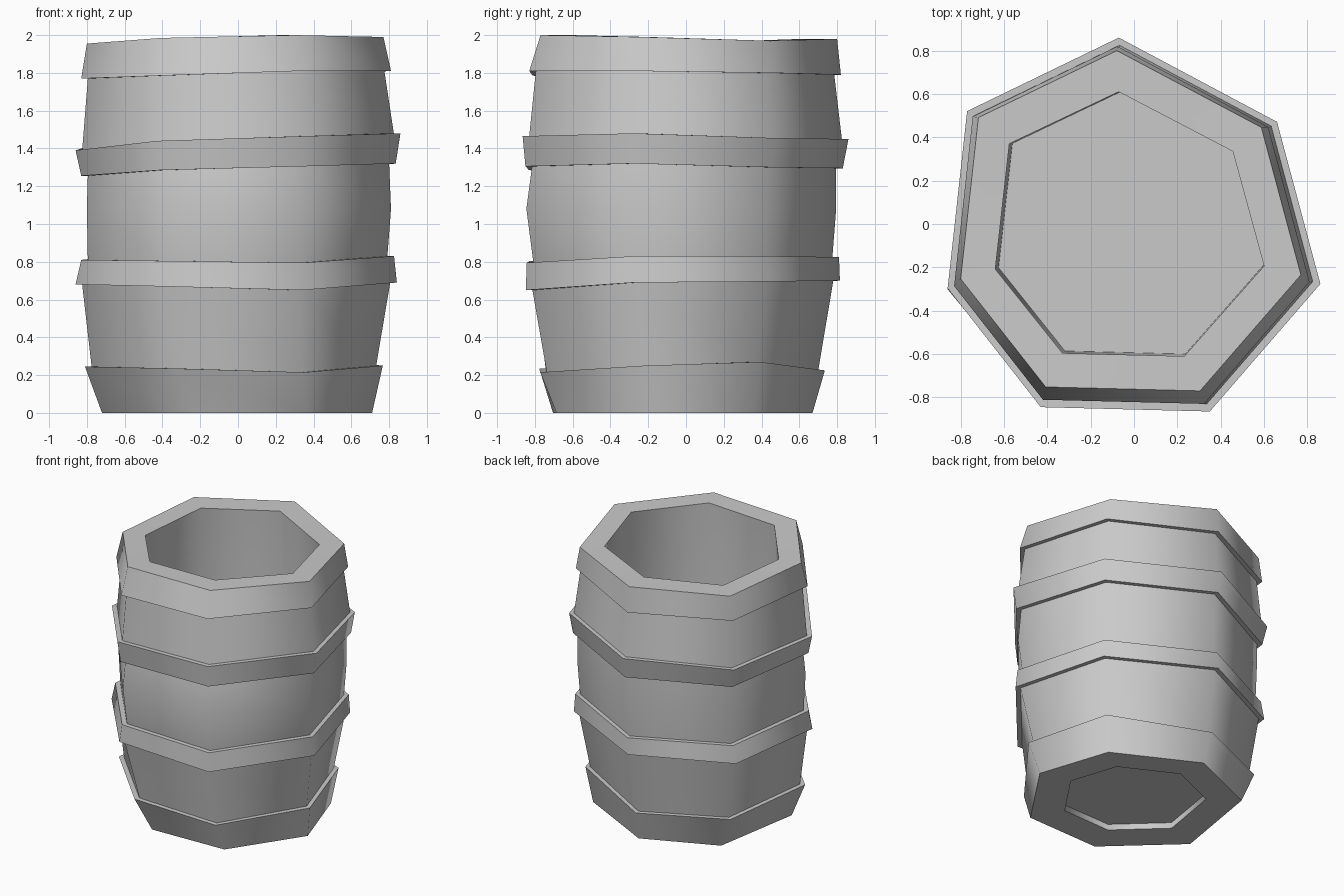
import bpy
import bmesh
import math

cube = bpy.data.objects.get("Cube")
if cube:
    bpy.data.objects.remove(cube, do_unlink=True)

# Uneven seven-sided outline shared by every ring, from the back clockwise
OUTLINE = [(-.07, .87), (.66, .48), (.86, -.27), (.35, -.86),
           (-.43, -.84), (-.86, -.29), (-.77, .53)]
# How the corners drift where the barrel is warped near its foot
WARP = [(0, 0), (0, 0), (.01, .065), (.085, .02),
        (.13, -.015), (0, 0), (.04, .04)]
XS = [p[0] for p in OUTLINE]
YS = [p[1] for p in OUTLINE]
LEDGE = 0.035  # how far each hoop stands out from the staves


def remap(value, values, low, high):
    """Map a value from the range of a list to a new range."""
    return low + (value - min(values)) / (max(values) - min(values)) * (high - low)


def ring(bm, bounds, heights, warp=0, inset=0):
    """Add one ring that fits the bounds, with a height for each corner."""
    left, right, front, back = bounds
    verts = []
    for (px, py), (wx, wy), z in zip(OUTLINE, WARP, heights):
        x = remap(px, XS, left + inset, right - inset) + warp * wx
        y = remap(py, YS, front + inset, back - inset) + warp * wy
        verts.append(bm.verts.new((x, y, z)))
    return verts


def level(height):
    """Give every corner the same height."""
    return [height] * len(OUTLINE)


def bridge(bm, lower, upper):
    """Join two rings with a band of quads."""
    count = len(lower)
    for i in range(count):
        j = (i + 1) % count
        bm.faces.new((lower[i], lower[j], upper[j], upper[i]))


# Outside profile from bottom to top: step, bounds (left, right, front, back),
# corner heights and warp. "out" starts a hoop and "in" ends one.
RIM = [1.98, 1.97, 1.99, 2, 1.985, 1.955, 1.96]
PROFILE = [
    ("none", (-.72, .70, -.705, .67), level(0), 1),
    ("in", (-.81, .76, -.785, .735),
     [.225, .27, .25, .215, .235, .245, .235], .65),
    ("out", (-.86, .84, -.85, .815),
     [.70, .695, .69, .65, .67, .68, .69], .1),
    ("in", (-.83, .825, -.845, .81),
     [.825, .83, .83, .795, .805, .81, .82], .1),
    ("none", (-.80, .81, -.845, .795), level(1.08), 0),
    ("out", (-.83, .835, -.85, .83),
     [1.295, 1.3, 1.32, 1.305, 1.285, 1.255, 1.275], 0),
    ("in", (-.86, .86, -.865, .86),
     [1.45, 1.455, 1.48, 1.465, 1.44, 1.39, 1.42], 0),
    ("out", (-.83, .81, -.83, .82),
     [1.79, 1.8, 1.81, 1.81, 1.785, 1.77, 1.78], 0),
    ("none", (-.80, .77, -.77, .80), RIM, 0),
]

bm = bmesh.new()
# Shallow recess under the bottom
underside = (-.48, .47, -.47, .45)
rings = [ring(bm, underside, level(z), warp=.65) for z in (.045, 0)]

# Staves and hoops
for step, bounds, heights, warp in PROFILE:
    if step == "out":
        rings.append(ring(bm, bounds, heights, warp, LEDGE))
    rings.append(ring(bm, bounds, heights, warp))
    if step == "in":
        rings.append(ring(bm, bounds, heights, warp, LEDGE))

# Rim and slightly bulging hollow inside
mouth = (-.64, .60, -.61, .61)
rings.append(ring(bm, mouth, RIM))
rings.append(ring(bm, mouth, level(1.1), inset=-.03))
rings.append(ring(bm, (-.625, .60, -.60, .61), level(.25)))

for lower, upper in zip(rings, rings[1:]):
    bridge(bm, lower, upper)
bm.faces.new(rings[0])
bm.faces.new(rings[-1])
bmesh.ops.recalc_face_normals(bm, faces=bm.faces)

mesh = bpy.data.meshes.new("barrel")
bm.to_mesh(mesh)
bm.free()
barrel = bpy.data.objects.new("barrel", mesh)
bpy.context.collection.objects.link(barrel)

# Plain grey
grey = bpy.data.materials.new("grey")
grey.use_nodes = True
colour = (.59, .59, .59, 1)
grey.diffuse_color = colour
for node in grey.node_tree.nodes:
    if node.type == "BSDF_PRINCIPLED":
        node.inputs["Base Color"].default_value = colour
mesh.materials.append(grey)

# Rounded sides, crisp hoop edges
bpy.ops.object.select_all(action="DESELECT")
barrel.select_set(True)
bpy.context.view_layer.objects.active = barrel
bpy.ops.object.shade_smooth_by_angle(angle=math.radians(60))
